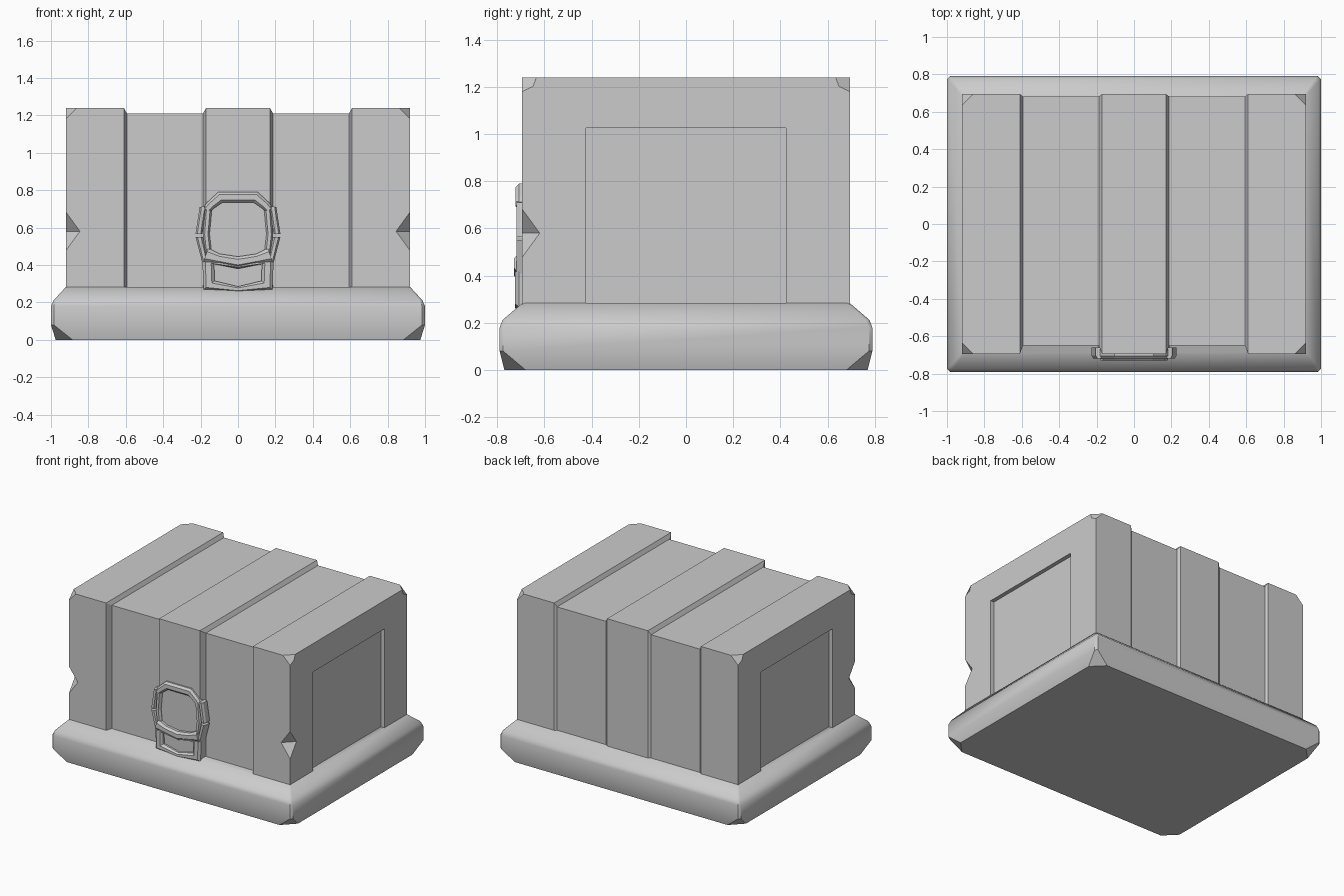
import bpy, bmesh
from math import radians

if "Cube" in bpy.data.objects:
    bpy.data.objects.remove(bpy.data.objects["Cube"])


def loft(name, rings, closed=False, smooth=None):
    """Skin a list of equal-length 3D rings; cap the ends unless closed."""
    bm = bmesh.new()
    vs = [[bm.verts.new(p) for p in r] for r in rings]
    n, m = len(vs[0]), len(vs)
    for a in range(m if closed else m - 1):
        r, s = vs[a], vs[(a + 1) % m]
        for i in range(n):
            j = (i + 1) % n
            bm.faces.new((r[i], r[j], s[j], s[i]))
    if not closed:
        bm.faces.new(vs[0])
        bm.faces.new(vs[-1])
    bmesh.ops.recalc_face_normals(bm, faces=bm.faces)
    me = bpy.data.meshes.new(name)
    bm.to_mesh(me)
    bm.free()
    ob = bpy.data.objects.new(name, me)
    bpy.context.collection.objects.link(ob)
    if smooth:
        bpy.ops.object.select_all(action='DESELECT')
        ob.select_set(True)
        bpy.context.view_layer.objects.active = ob
        bpy.ops.object.shade_smooth_by_angle(angle=radians(smooth))
    return ob


def octagon(hx, hy, c, z):
    q = [(hx, hy - c), (hx - c, hy)]
    q += [(-x, y) for x, y in reversed(q)]
    q += [(-x, -y) for x, y in q]
    return [(x, y, z) for x, y in q]


def rect(x, y0, y1, z0, z1):
    return [(x, y0, z0), (x, y1, z0), (x, y1, z1), (x, y0, z1)]


def band(name, outer, inner, y0, y1, closed=False):
    """Bevelled strap between two outlines in the front (xz) plane."""
    rings = []
    for (ox, oz), (ix, iz) in zip(outer, inner):
        mx = lambda t: ox + (ix - ox) * t
        mz = lambda t: oz + (iz - oz) * t
        rings.append([(ox, y0, oz), (ox, y1 + .015, oz), (mx(.25), y1, mz(.25)),
                      (mx(.75), y1, mz(.75)), (ix, y1 + .015, iz), (ix, y0, iz)])
    return loft(name, rings, closed)


def mirror_line(half):
    return half + [(-x, z) for x, z in reversed(half) if x != 0]


# Flared base with clipped lower corners
loft("base", [octagon(.975, .77, .09, 0), octagon(1, .79, .015, .08),
              octagon(1, .79, .015, .18), octagon(.985, .778, .015, .212),
              octagon(.92, .695, .01, .283)], smooth=40)

# Body: sections along x give raised ribs, channels and recessed end panels
rib = (-.695, .695, .2, 1.24)
channel = (-.65, .682, .2, 1.21)
panel = (-.425, .425, .275, 1.027)
half = [(.17, rib), (.188, channel), (.594, channel), (.61, rib),
        (.92, rib), (.92, panel), (.89, panel)]
secs = [(-x, s) for x, s in reversed(half)] + half
body = loft("body", [rect(x, *s) for x, s in secs])

# Clipped upper corners
bm = bmesh.new()
bm.from_mesh(body.data)
tips = [v for v in bm.verts if abs(v.co.x) > .91 and v.co.z > 1.2]
bmesh.ops.bevel(bm, geom=tips, offset=.06, segments=1, affect='VERTICES')
bm.to_mesh(body.data)
bm.free()

# Dents in the front vertical edges
for s in (-1, 1):
    cx, cy, r = s * .92, -.695, .075
    diamond = lambda k, z: [(cx + k, cy, z), (cx, cy + k, z),
                            (cx - k, cy, z), (cx, cy - k, z)]
    cut = loft("dent_cutter", [diamond(.002, .48), diamond(r, .58), diamond(.002, .68)])
    bpy.ops.object.select_all(action='DESELECT')
    bpy.context.view_layer.objects.active = body
    mod = body.modifiers.new("dent", 'BOOLEAN')
    mod.operation, mod.object, mod.solver = 'DIFFERENCE', cut, 'EXACT'
    bpy.ops.object.modifier_apply(modifier=mod.name)
    bpy.data.objects.remove(cut)

# Clasp ring: top bar, sides, lower lip
band("clasp_top", mirror_line([(.19, .70), (.165, .735), (.105, .79)]),
     mirror_line([(.145, .69), (.125, .705), (.085, .733)]), -.64, -.722)
for s, side in ((-1, "left"), (1, "right")):
    flip = lambda pts: [(s * x, z) for x, z in pts]
    band("clasp_side_" + side, flip([(.178, .70), (.187, .56), (.172, .43)]),
         flip([(.14, .69), (.152, .565), (.14, .46)]), -.64, -.718)
    # Outer guards
    band("guard_upper_" + side, flip([(.205, .71), (.227, .565)]),
         flip([(.168, .715), (.19, .565)]), -.66, -.718)
    band("guard_lower_" + side, flip([(.227, .55), (.19, .41)]),
         flip([(.187, .55), (.16, .42)]), -.66, -.718)
band("clasp_lip", mirror_line([(.185, .415), (.1, .405), (0, .385)]),
     mirror_line([(.16, .49), (.1, .46), (0, .445)]), -.64, -.73)

# Lower clasp frame with V-shaped window
band("clasp_frame",
     [(-.19, .42), (0, .415), (.19, .42), (.185, .268), (0, .255), (-.185, .268)],
     [(-.128, .405), (0, .38), (.128, .405), (.125, .315), (0, .285), (-.125, .315)],
     -.64, -.724, closed=True)
